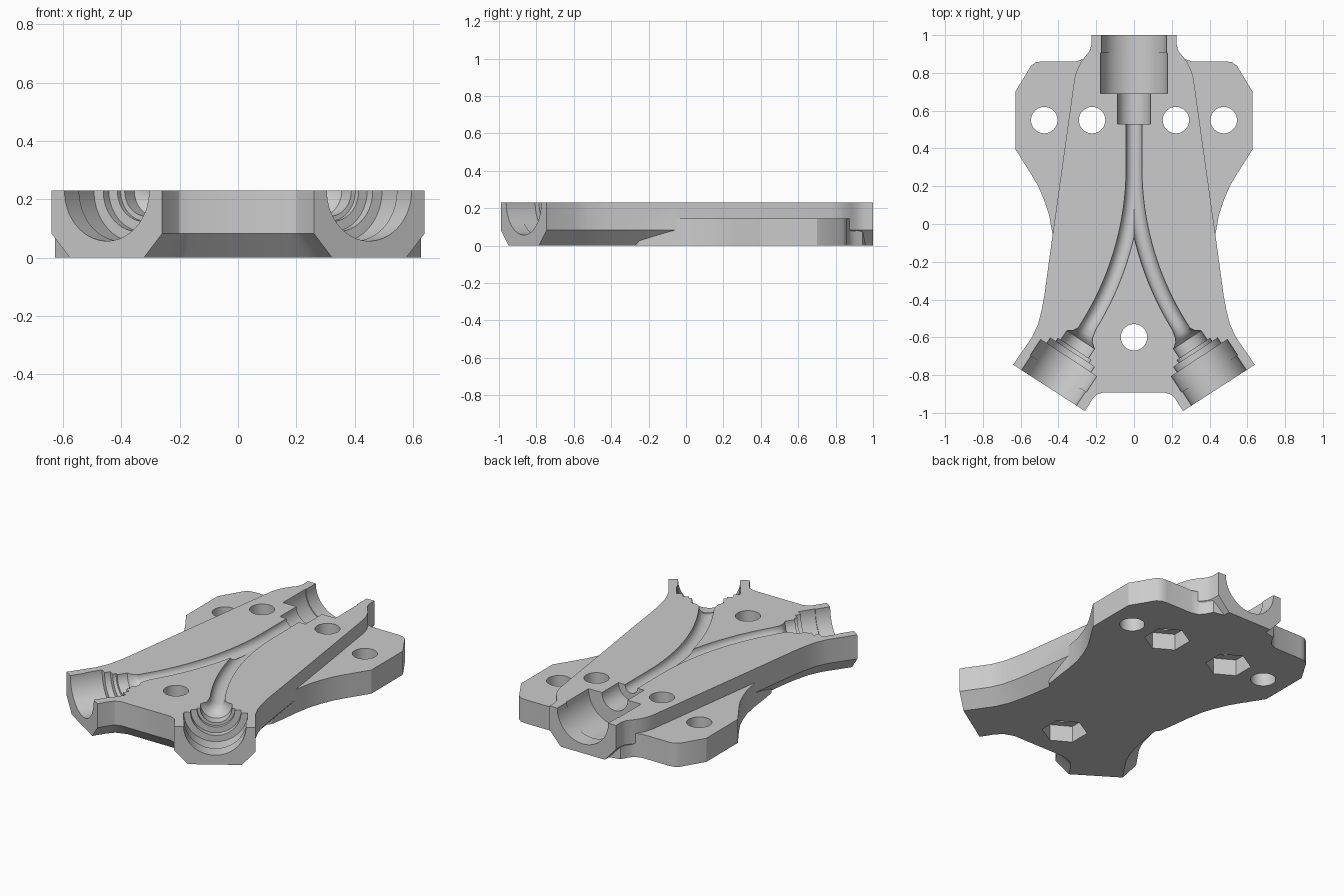
import bpy, bmesh, math
from mathutils import Vector

if "Cube" in bpy.data.objects:
    bpy.data.objects.remove(bpy.data.objects["Cube"], do_unlink=True)

TOP, FLANGE_TOP, CHAMFER_Z, CHAMFER = 0.23, 0.145, 0.083, 0.075
AXIS = Vector((0.55, -0.835, 0)).normalized()   # outward axis of the left front socket

grey = bpy.data.materials.new("light_grey")
grey.use_nodes = True
grey.diffuse_color = (0.6, 0.6, 0.6, 1)
grey.node_tree.nodes["Principled BSDF"].inputs["Base Color"].default_value = (0.6, 0.6, 0.6, 1)


def loft(name, rings):
    """Closed solid through rings of equal point count."""
    bm = bmesh.new()
    loops = [[bm.verts.new(p) for p in ring] for ring in rings]
    n = len(loops[0])
    for a, b in zip(loops, loops[1:]):
        for i in range(n):
            j = (i + 1) % n
            bm.faces.new((a[i], a[j], b[j], b[i]))
    bm.faces.new(loops[0])
    bm.faces.new(loops[-1])
    bmesh.ops.recalc_face_normals(bm, faces=bm.faces)
    mesh = bpy.data.meshes.new(name)
    bm.to_mesh(mesh)
    bm.free()
    mesh.materials.append(grey)
    obj = bpy.data.objects.new(name, mesh)
    bpy.context.collection.objects.link(obj)
    return obj


def at_height(points, z):
    return [(p[0], p[1], z) for p in points]


def mirrored(half):
    return half + [(-x, y) for x, y in reversed(half)]


def inset(points, amount, flush):
    """Move each edge inward, except those for which flush(a, b) is true."""
    pts = [Vector(p) for p in points]
    n = len(pts)
    lines = []
    for i in range(n):
        a, b = pts[i], pts[(i + 1) % n]
        d = (b - a).normalized()
        inward = Vector((d.y, -d.x))            # the outline runs clockwise
        lines.append((a + inward * (0 if flush(a, b) else amount), d))
    out = []
    for i in range(n):
        (p, d), (q, e) = lines[i - 1], lines[i]
        cross = d.x * e.y - d.y * e.x
        if abs(cross) < 1e-4:
            out.append(q)
        else:
            w = q - p
            out.append(p + d * ((w.x * e.y - w.y * e.x) / cross))
    return out


def sweep(name, stations, sides=48):
    """Round cutter along the top plane: stations are (point, direction, radius)."""
    rings = []
    for point, direction, r in stations:
        side = Vector((-direction.y, direction.x, 0))
        rings.append([point + side * (r * math.cos(t)) + Vector((0, 0, r * math.sin(t)))
                      for t in (2 * math.pi * (k + 0.5) / sides for k in range(sides))])
    return loft(name, rings)


def prism(name, x, y, r, z0, z1, sides, turn=0.0):
    ring = [(x + r * math.cos(turn + 2 * math.pi * k / sides),
             y + r * math.sin(turn + 2 * math.pi * k / sides)) for k in range(sides)]
    return loft(name, [at_height(ring, z0), at_height(ring, z1)])


def combine(target, other, operation):
    mod = target.modifiers.new(operation.lower(), 'BOOLEAN')
    mod.operation, mod.solver, mod.object = operation, 'EXACT', other
    bpy.context.view_layer.objects.active = target
    bpy.ops.object.modifier_apply(modifier=mod.name)
    bpy.data.objects.remove(other, do_unlink=True)


# Main body: waisted outline, chamfered underneath except at the socket mouths
body_half = [(0.225, 1), (0.225, 0.95), (0.235, 0.915), (0.26, 0.885), (0.285, 0.85),
             (0.302, 0.815), (0.315, 0.77), (0.43, -0.05), (0.475, -0.38), (0.488, -0.45),
             (0.508, -0.53), (0.54, -0.6), (0.64, -0.745), (0.26, -0.99), (0.218, -0.925),
             (0.2, -0.905), (0.165, -0.893)]
outline = mirrored(body_half)


def is_mouth(a, b):
    back = min(a.y, b.y) > 0.99
    front = abs(abs(a.x - b.x) - 0.38) < 0.01 and max(a.y, b.y) < -0.7
    return back or front


body = loft("split_channel_block", [at_height(inset(outline, CHAMFER, is_mouth), 0),
                                    at_height(outline, CHAMFER_Z), at_height(outline, TOP)])

# Lower mounting flange
flange_half = [(0.15, 0.96), (0.218, 0.945), (0.24, 0.9), (0.265, 0.875), (0.305, 0.861),
               (0.485, 0.861), (0.52, 0.856), (0.545, 0.838), (0.628, 0.7), (0.628, 0.395),
               (0.545, 0.265), (0.507, 0.2), (0.475, 0.125), (0.45, 0.05), (0.432, -0.05),
               (0.42, -0.15), (0.405, -0.25), (0.36, -0.3)]
flange = mirrored(flange_half)
combine(body, loft("flange", [at_height(flange, 0), at_height(flange, FLANGE_TOP)]), 'UNION')

# Back socket and straight channel
forward = Vector((0, -1, 0))
trunk = [(1.05, 0.173), (0.905, 0.173), (0.905, 0.178), (0.69, 0.178), (0.69, 0.087),
         (0.53, 0.087), (0.53, 0.042), (0.295, 0.042)]
combine(body, sweep("trunk_cutter", [(Vector((0, y, TOP)), forward, r) for y, r in trunk]),
        'DIFFERENCE')

# Curved branch channels ending in stepped front sockets
turn = math.atan2(AXIS.x, -AXIS.y)
radius, start_y, steps = 1.59, 0.3, 20
socket = [(0.35, 0.046), (0.325, 0.06), (0.305, 0.088), (0.245, 0.088), (0.245, 0.105),
          (0.225, 0.105), (0.225, 0.14), (0.19, 0.14), (0.19, 0.178), (0.09, 0.178),
          (0.09, 0.173), (-0.05, 0.173)]
for s in (1, -1):
    stations = [(Vector((0, start_y + 0.03, TOP)), forward, 0.0415)]
    for k in range(steps + 1):
        a = turn * k / steps
        stations.append((Vector((s * radius * (1 - math.cos(a)),
                                 start_y - radius * math.sin(a), TOP)),
                         Vector((s * math.sin(a), -math.cos(a), 0)), 0.042))
    stations.pop()
    axis = Vector((s * AXIS.x, AXIS.y, 0))
    mouth = Vector((s * 0.45, -0.8675, TOP))
    stations += [(mouth - axis * d, axis, r) for d, r in socket]
    combine(body, sweep("branch_cutter", stations), 'DIFFERENCE')

# Bolt holes, three of them with hexagonal nut pockets below
for x, y, nut in ((0.475, 0.55, False), (-0.475, 0.55, False), (0.222, 0.55, True),
                  (-0.222, 0.55, True), (0, -0.6, True)):
    combine(body, prism("bolt_cutter", x, y, 0.07, -0.1, 0.4, 40), 'DIFFERENCE')
    if nut:
        combine(body, prism("nut_cutter", x, y, 0.127, -0.1, 0.1, 6, math.pi / 6), 'DIFFERENCE')

bpy.ops.object.select_all(action='DESELECT')
body.select_set(True)
bpy.context.view_layer.objects.active = body
bpy.ops.object.shade_smooth_by_angle(angle=math.radians(28))
